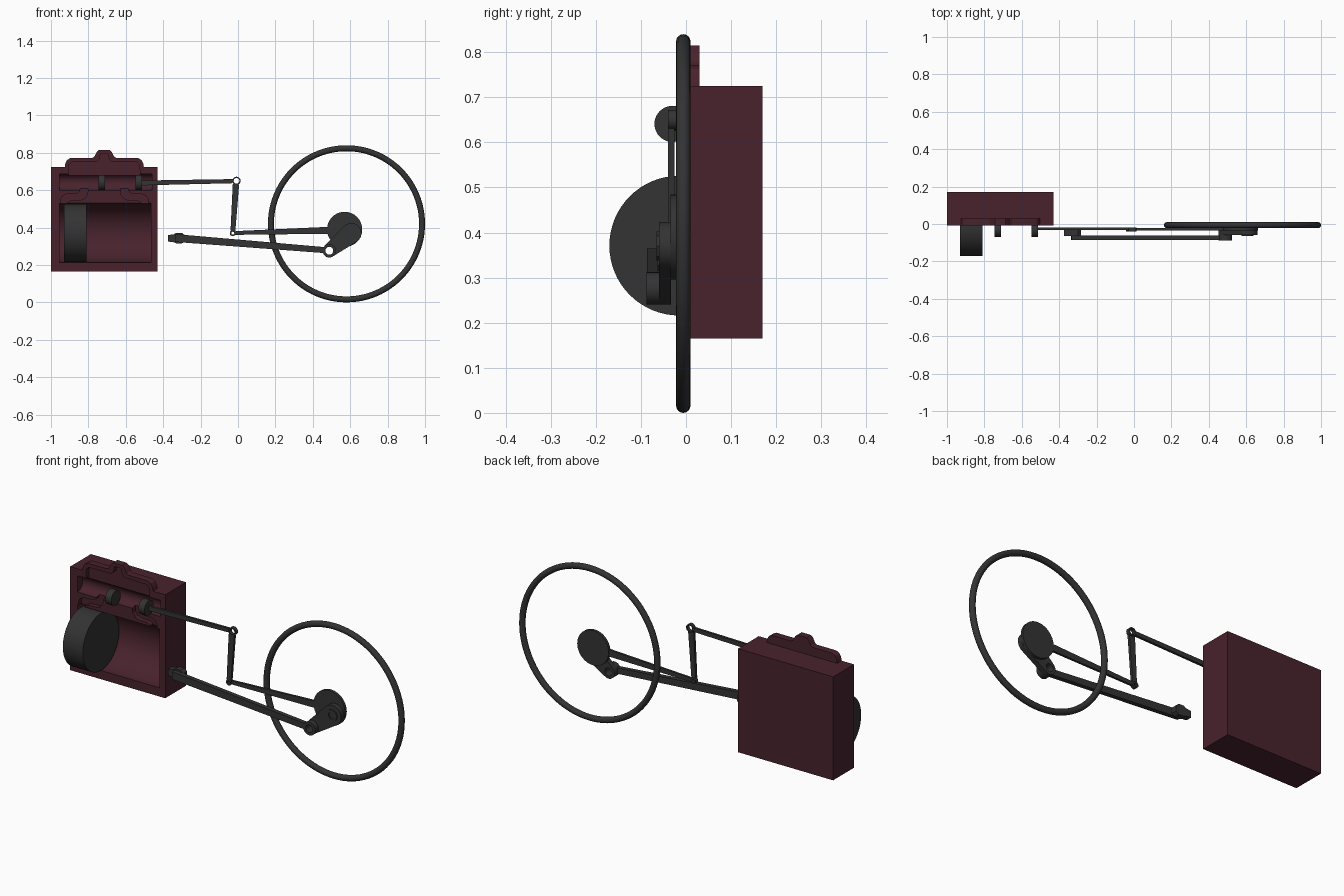
import bpy, bmesh
from math import pi, cos, sin, acos, atan2, hypot, radians

cube = bpy.data.objects.get("Cube")
if cube:
    bpy.data.objects.remove(cube, do_unlink=True)


def material(name, rgb):
    m = bpy.data.materials.new(name)
    m.use_nodes = True
    m.diffuse_color = (*rgb, 1)
    m.node_tree.nodes["Principled BSDF"].inputs["Base Color"].default_value = (*rgb, 1)
    return m


maroon = material("maroon", (0.065, 0.016, 0.026))
iron = material("dark_iron", (0.033, 0.033, 0.033))


def finish(name, bm, mat):
    bmesh.ops.recalc_face_normals(bm, faces=bm.faces)
    mesh = bpy.data.meshes.new(name)
    bm.to_mesh(mesh)
    bm.free()
    mesh.materials.append(mat)
    ob = bpy.data.objects.new(name, mesh)
    bpy.context.collection.objects.link(ob)
    return ob


def prism(name, pts, a, b, mat=iron, axis="y"):
    """Extrude an outline of (x, z) along y, or of (y, z) along x."""
    bm = bmesh.new()
    ends = []
    for t in (a, b):
        ends.append([bm.verts.new((p, t, q) if axis == "y" else (t, p, q)) for p, q in pts])
        bm.faces.new(ends[-1])
    n = len(pts)
    for i in range(n):
        j = (i + 1) % n
        bm.faces.new((ends[0][i], ends[0][j], ends[1][j], ends[1][i]))
    return finish(name, bm, mat)


def circle(c, r, n=48, start=0.0, span=2 * pi):
    return [(c[0] + r * cos(start + span * i / n), c[1] + r * sin(start + span * i / n))
            for i in range(n)]


def rect(x0, x1, z0, z1):
    return [(x0, z0), (x1, z0), (x1, z1), (x0, z1)]


def capsule(p, r, q, s, n=20):
    """Outline wrapped round two circles of different size."""
    d = atan2(q[1] - p[1], q[0] - p[0])
    t = acos((r - s) / hypot(q[0] - p[0], q[1] - p[1]))
    return (circle(p, r, n, d + t, 2 * pi - 2 * t) + circle(p, r, 1, d - t)
            + circle(q, s, n, d - t, 2 * t) + circle(q, s, 1, d + t))


def bar(name, p, w, q, v, y0, y1):
    """Straight tapered bar with half-widths w and v."""
    d = atan2(q[1] - p[1], q[0] - p[0])
    nx, nz = -sin(d), cos(d)
    pts = [(p[0] + nx * w, p[1] + nz * w), (p[0] - nx * w, p[1] - nz * w),
           (q[0] - nx * v, q[1] - nz * v), (q[0] + nx * v, q[1] + nz * v)]
    return prism(name, pts, y0, y1)


def ring(name, c, r, hole, y0, y1, n=32):
    bm = bmesh.new()
    loops = [[bm.verts.new((x, y, z)) for x, z in circle(c, rad, n)]
             for rad, y in ((r, y0), (r, y1), (hole, y1), (hole, y0))]
    for k in range(4):
        a, b = loops[k], loops[(k + 1) % 4]
        for i in range(n):
            j = (i + 1) % n
            bm.faces.new((a[i], a[j], b[j], b[i]))
    return finish(name, bm, iron)


def boolean(ob, tool, op="DIFFERENCE"):
    mod = ob.modifiers.new("cut", "BOOLEAN")
    mod.operation, mod.solver, mod.object = op, "EXACT", tool
    bpy.context.view_layer.objects.active = ob
    bpy.ops.object.modifier_apply(modifier=mod.name)
    bpy.data.objects.remove(tool, do_unlink=True)


# Cylinder block with the steam chest hump on top
FRONT, MID = -0.008, -0.715
block = prism("cylinder_block", rect(-1, -0.43, 0.165, 0.725), FRONT, 0.17, maroon)


def symmetric(half):
    """Mirror (distance from the centre line, z) points into a full outline."""
    return [(MID - d, z) for d, z in half] + [(MID + d, z) for d, z in reversed(half)]


hump = [(0.215, 0.70), (0.208, 0.745), (0.198, 0.762), (0.18, 0.772), (0.065, 0.772),
        (0.052, 0.78), (0.04, 0.805), (0.028, 0.815)]
boolean(block, prism("hump", symmetric(hump), FRONT, 0.03, maroon), "UNION")

# Hollows: cylinder bore, valve bore, steam chest and the two curved ports
boolean(block, prism("bore", circle((FRONT, 0.371), 0.159, 64), -0.955, -0.465, maroon, "x"))
boolean(block, prism("valve_bore", circle((FRONT, 0.643), 0.044, 48), -0.955, -0.46, maroon, "x"))
chest = [(0.193, 0.66), (0.188, 0.735), (0.175, 0.75), (0.04, 0.752), (0.026, 0.765),
         (0.02, 0.797)]
boolean(block, prism("chest", symmetric(chest), -0.05, 0.018, maroon))
port = [(0.235, 0.50), (0.235, 0.55), (0.225, 0.568), (0.205, 0.578), (0.15, 0.58),
        (0.132, 0.59), (0.125, 0.62), (0.085, 0.62), (0.09, 0.575), (0.105, 0.555),
        (0.125, 0.547), (0.18, 0.545), (0.195, 0.535), (0.2, 0.50)]
for side in (-1, 1):
    boolean(block, prism("port", [(MID + side * d, z) for d, z in port], -0.05, 0.018, maroon))

# Piston and the pair of valve pistons
prism("piston", circle((-0.015, 0.371), 0.155, 64), -0.93, -0.81, iron, "x")
for label, x in (("left", -0.53), ("right", -0.728)):
    prism(label + "_valve_piston", circle((-0.03, 0.641), 0.04, 40), x - 0.018, x + 0.018,
          iron, "x")

# Valve rod, rocker arm and eccentric rod
top, low = (-0.008, 0.65), (-0.028, 0.37)
bar("valve_rod", (-0.53, 0.638), 0.013, (-0.03, 0.648), 0.011, -0.033, -0.02)
ring("rocker_top_eye", top, 0.022, 0.015, -0.04, -0.02)
ring("rocker_bottom_eye", low, 0.016, 0.008, -0.04, -0.02)
bar("rocker_arm", (-0.011, 0.632), 0.017, (-0.027, 0.383), 0.013, -0.04, -0.026)
bar("eccentric_rod", (-0.014, 0.371), 0.01, (0.51, 0.386), 0.019, -0.034, -0.022)

# Eccentric, crank with its open pin hole, and hub
prism("eccentric", circle((0.57, 0.39), 0.094, 64), -0.034, -0.018)
pin, hub = (0.488, 0.276), (0.606, 0.37)
crank = prism("crank", capsule(hub, 0.054, pin, 0.036), -0.06, -0.033)
boolean(crank, prism("pin_hole", circle(pin, 0.021, 32), -0.2, 0.1))
ring("hub_boss", hub, 0.032, 0.02, -0.065, -0.058, 8)

# Connecting rod and crosshead
ring("connecting_rod_eye", pin, 0.036, 0.021, -0.088, -0.058)
bar("connecting_rod", (-0.335, 0.344), 0.021, (0.457, 0.28), 0.016, -0.086, -0.062)
prism("crosshead", [(-0.375, 0.325), (-0.345, 0.322), (-0.33, 0.315), (-0.3, 0.315),
                    (-0.283, 0.328), (-0.283, 0.358), (-0.3, 0.372), (-0.33, 0.372),
                    (-0.345, 0.363), (-0.375, 0.36)], -0.064, -0.03)

# Flywheel rim
bpy.ops.mesh.primitive_torus_add(location=(0.58, -0.006, 0.42), rotation=(pi / 2, 0, 0),
                                 major_radius=0.404, minor_radius=0.016,
                                 major_segments=96, minor_segments=16)
wheel = bpy.context.object
wheel.name = "flywheel_rim"
wheel.data.materials.append(iron)

# Smooth round surfaces, keep edges crisp
bpy.ops.object.select_all(action="DESELECT")
for ob in bpy.context.scene.objects:
    if ob.type == "MESH":
        ob.select_set(True)
bpy.context.view_layer.objects.active = wheel
bpy.ops.object.shade_smooth_by_angle(angle=radians(30))
